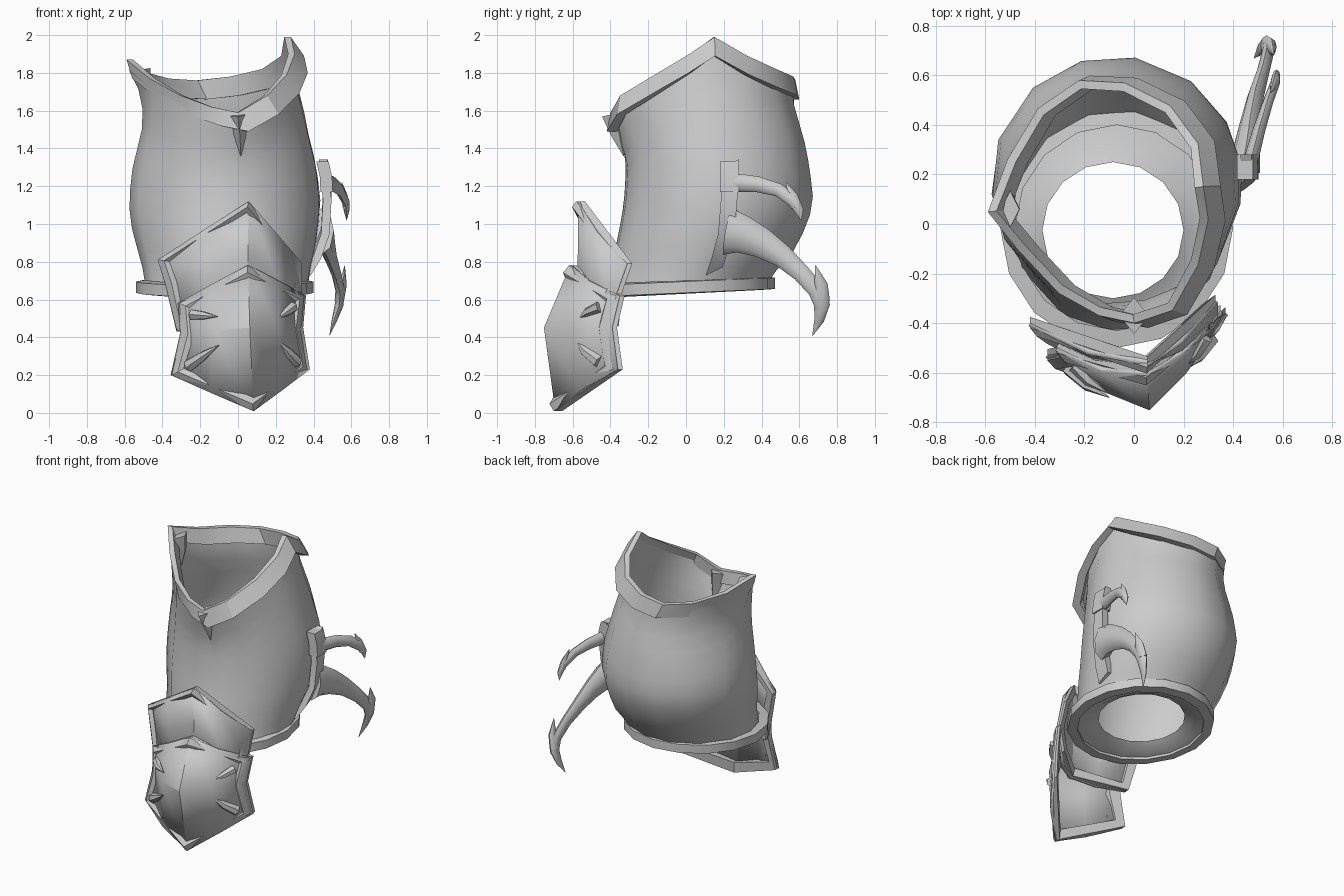
import bpy, bmesh, math
from mathutils import Vector as V

if "Cube" in bpy.data.objects:
    bpy.data.objects.remove(bpy.data.objects["Cube"])


def loft(name, rings, closed=True, loop=False, caps=False, angle=40, thick=0):
    """Skin a list of equal-length point rings."""
    bm = bmesh.new()
    vs = [[bm.verts.new(p) for p in r] for r in rings]
    n, m = len(rings), len(rings[0])
    for i in range(n if loop else n - 1):
        for j in range(m if closed else m - 1):
            a, b = vs[i], vs[(i + 1) % n]
            k = (j + 1) % m
            bm.faces.new((a[j], a[k], b[k], b[j]))
    if caps:
        bm.faces.new(vs[0])
        bm.faces.new(vs[-1])
    bmesh.ops.remove_doubles(bm, verts=bm.verts, dist=0.0005)
    bmesh.ops.recalc_face_normals(bm, faces=bm.faces)
    me = bpy.data.meshes.new(name)
    bm.to_mesh(me)
    bm.free()
    ob = bpy.data.objects.new(name, me)
    bpy.context.collection.objects.link(ob)
    if thick:
        s = ob.modifiers.new("thickness", 'SOLIDIFY')
        s.thickness, s.offset = thick, 0
    bpy.ops.object.select_all(action='DESELECT')
    ob.select_set(True)
    bpy.context.view_layer.objects.active = ob
    bpy.ops.object.shade_smooth_by_angle(angle=math.radians(angle))
    return ob


def horn(name, path, flat=1.0, ref=(1, 0, 0), sides=8):
    """Tapered tube through (x, y, z, radius) points, flattened along ref."""
    pts = [V(p[:3]) for p in path]
    rings = []
    for i, p in enumerate(pts):
        t = (pts[min(i + 1, len(pts) - 1)] - pts[max(i - 1, 0)]).normalized()
        u = V(ref)
        u = (u - t * u.dot(t)).normalized()
        w = t.cross(u)
        r = max(path[i][3], 0.002)
        rings.append([p + u * (r * flat * math.cos(a)) + w * (r * math.sin(a))
                      for a in (2 * math.pi * k / sides for k in range(sides))])
    return loft(name, rings, caps=True, angle=50)


# Saddle-shaped upper rim line, counterclockwise from the front
RIM = [V(p) for p in (
    (0, -.39, 1.59), (.15, -.34, 1.68), (.25, -.16, 1.79), (.29, .02, 1.90),
    (.27, .15, 1.99), (.25, .32, 1.89), (.14, .47, 1.82), (-.04, .56, 1.78),
    (-.22, .57, 1.76), (-.38, .46, 1.77), (-.50, .26, 1.80), (-.58, .05, 1.87),
    (-.46, -.10, 1.77), (-.30, -.27, 1.68), (-.14, -.36, 1.62))]
C = V((-.1, .1, 0))

# Barrel body: (z, x min, x max, y min, y max)
SEC = [(.66, -.49, .37, -.43, .42), (.74, -.50, .38, -.40, .47),
       (.85, -.53, .41, -.38, .57), (1.0, -.57, .43, -.35, .65),
       (1.12, -.58, .44, -.33, .68), (1.3, -.56, .42, -.32, .66),
       (1.5, -.51, .37, -.34, .62), (1.7, -.48, .335, -.37, .57),
       (2.0, -.48, .28, -.40, .48)]


def section(z):
    z = min(max(z, SEC[0][0]), SEC[-1][0])
    for a, b in zip(SEC, SEC[1:]):
        if z <= b[0]:
            f = (z - a[0]) / (b[0] - a[0])
            return [a[k] + (b[k] - a[k]) * f for k in range(1, 5)]


def on_body(ang, z):
    x0, x1, y0, y1 = section(z)
    return V(((x0 + x1) / 2 + (x1 - x0) / 2 * math.cos(ang),
              (y0 + y1) / 2 + (y1 - y0) / 2 * math.sin(ang), z))


rows = []
for i in range(12):
    t = i / 11
    ring = []
    for p in RIM:
        ang = math.atan2((p.y - C.y) / .48, (p.x - C.x) / .42)
        top = p + V((0, 0, -.05))
        q = on_body(ang, .66 + (top.z - .66) * t)
        f = max(0, (t - .7) / .3) ** 2
        ring.append(V((q.x + (top.x - q.x) * f, q.y + (top.y - q.y) * f, q.z)))
    rows.append(ring)
loft("thigh_shell", rows, angle=60)

# Upper rim band
band = []
for p in RIM:
    d = V((p.x - C.x, p.y - C.y, 0)).normalized()
    low = p + V((.05, 0, -.10)) + d * .01
    band.append([p - d * .025, p + d * .01, low + d * .02, low - d * .035])
loft("upper_rim", band, loop=True, angle=30)


# Lower trim ring and inward-facing floor
def ellipse(x0, x1, y0, y1, z, tilt=.035, n=16):
    out = []
    for k in range(n):
        a = 2 * math.pi * k / n
        s = math.sin(a)
        out.append(V(((x0 + x1) / 2 + (x1 - x0) / 2 * math.cos(a),
                      (y0 + y1) / 2 + (y1 - y0) / 2 * s, z + tilt * .6 * s)))
    return out


loft("lower_trim", [ellipse(-.54, .40, -.50, .47, .695),
                    ellipse(-.54, .40, -.50, .47, .635),
                    ellipse(-.48, .34, -.43, .40, .63),
                    ellipse(-.48, .34, -.43, .40, .705)], loop=True, angle=30)
loft("lower_floor", [ellipse(-.49, .35, -.44, .41, .645),
                     ellipse(-.43, .27, -.37, .33, .66),
                     ellipse(-.37, .20, -.30, .25, .70)], angle=60)

# Fangs under the rim, front and left
horn("front_fang", [(0, -.37, 1.58, .075), (.01, -.355, 1.48, .045),
                    (.015, -.33, 1.36, 0)], flat=.8, sides=4)
horn("left_fang", [(-.50, .06, 1.82, .075), (-.485, .06, 1.72, .05),
                   (-.485, .06, 1.61, 0)], flat=.5, sides=4)


# Knee plates: each row is (left edge, ridge, right edge)
def plate(name, grid, centre, width):
    grid = [[V(p) for p in r] for r in grid]
    rings = []
    for l, m, r in grid:
        bulge = V((0, -.035, 0))
        rings.append([l, (l + m) / 2 + bulge, m, (m + r) / 2 + bulge, r])
    loft(name + "_panel", rings, closed=False, thick=.025, angle=25)
    outline = ([grid[0][1]] + [r[2] for r in grid] + [grid[-1][1]]
               + [r[0] for r in reversed(grid)])
    c = V(centre)
    frame = []
    for p in outline:
        q = p + (c - p).normalized() * width
        frame.append([p + V((0, .025, 0)), p + V((0, -.02, 0)),
                      p.lerp(q, .5) + V((0, -.045, 0)),
                      q + V((0, -.025, 0)), q + V((0, .025, 0))])
    loft(name + "_frame", frame, loop=True, angle=35)


plate("upper_knee", [((-.42, -.40, .81), (.055, -.56, 1.12), (.33, -.31, .79)),
                     ((-.38, -.43, .68), (.05, -.56, .85), (.33, -.37, .62)),
                     ((-.32, -.46, .43), (.05, -.58, .45), (.29, -.38, .46))],
      (0, -.54, .75), .06)
plate("lower_knee", [((-.31, -.50, .58), (.05, -.60, .78), (.35, -.35, .62)),
                     ((-.30, -.52, .42), (.06, -.74, .45), (.335, -.39, .45)),
                     ((-.35, -.53, .20), (.08, -.68, .01), (.37, -.36, .23))],
      (.05, -.66, .42), .075)

# Claws on the lower knee plate
CLAWS = [((-.24, -.57, .52), (-.11, -.68, .51), .03),
         ((-.26, -.58, .25), (-.10, -.70, .36), .035),
         ((.29, -.46, .56), (.21, -.57, .50), .03),
         ((.31, -.46, .27), (.20, -.59, .39), .035)]
for i, (a, b, r) in enumerate(CLAWS):
    mid = V(a).lerp(V(b), .45) + V((0, -.015, 0))
    horn(f"knee_claw_{i + 1}", [(*a, r), (*mid, r * .75), (*b, 0)],
         ref=(0, 1, 0), sides=6)

# Side strap with clasp
STRAP = [(.455, .235, 1.32), (.475, .23, 1.15), (.465, .215, .97),
         (.42, .18, .84), (.365, .15, .75)]
loft("side_strap", [[V((x + dx, y + dy, z + dy * .5)) for dx, dy in
                     ((-.025, -.045), (.02, -.045), (.02, .045), (-.025, .045))]
                    for x, y, z in STRAP], caps=True, angle=30)
loft("strap_clasp", [[V((x + dx, .23 + dy, z)) for dx, dy in
                      ((-.035, -.05), (.03, -.05), (.03, .05), (-.035, .05))]
                     for x, z in ((.45, 1.33), (.468, 1.25), (.472, 1.17))],
     caps=True, angle=30)

# Hooked horns with barbs on the right side
horn("upper_horn", [(.47, .25, 1.22, .05), (.505, .38, 1.21, .042),
                    (.54, .49, 1.18, .035), (.57, .57, 1.12, .033),
                    (.575, .60, 1.07, .025), (.575, .61, 1.02, 0)], flat=.6)
horn("upper_horn_barb", [(.572, .585, 1.09, .03), (.565, .565, 1.15, .025),
                         (.55, .53, 1.22, 0)], flat=.6)
horn("lower_horn", [(.44, .22, .96, .125), (.455, .30, .945, .10),
                    (.47, .40, .90, .08), (.49, .51, .83, .06),
                    (.52, .61, .74, .047), (.54, .69, .65, .045),
                    (.535, .72, .57, .042), (.51, .705, .49, .026),
                    (.485, .67, .41, 0)], flat=.55)
horn("lower_horn_barb", [(.535, .72, .59, .042), (.555, .715, .68, .035),
                         (.565, .685, .78, 0)], flat=.6)
